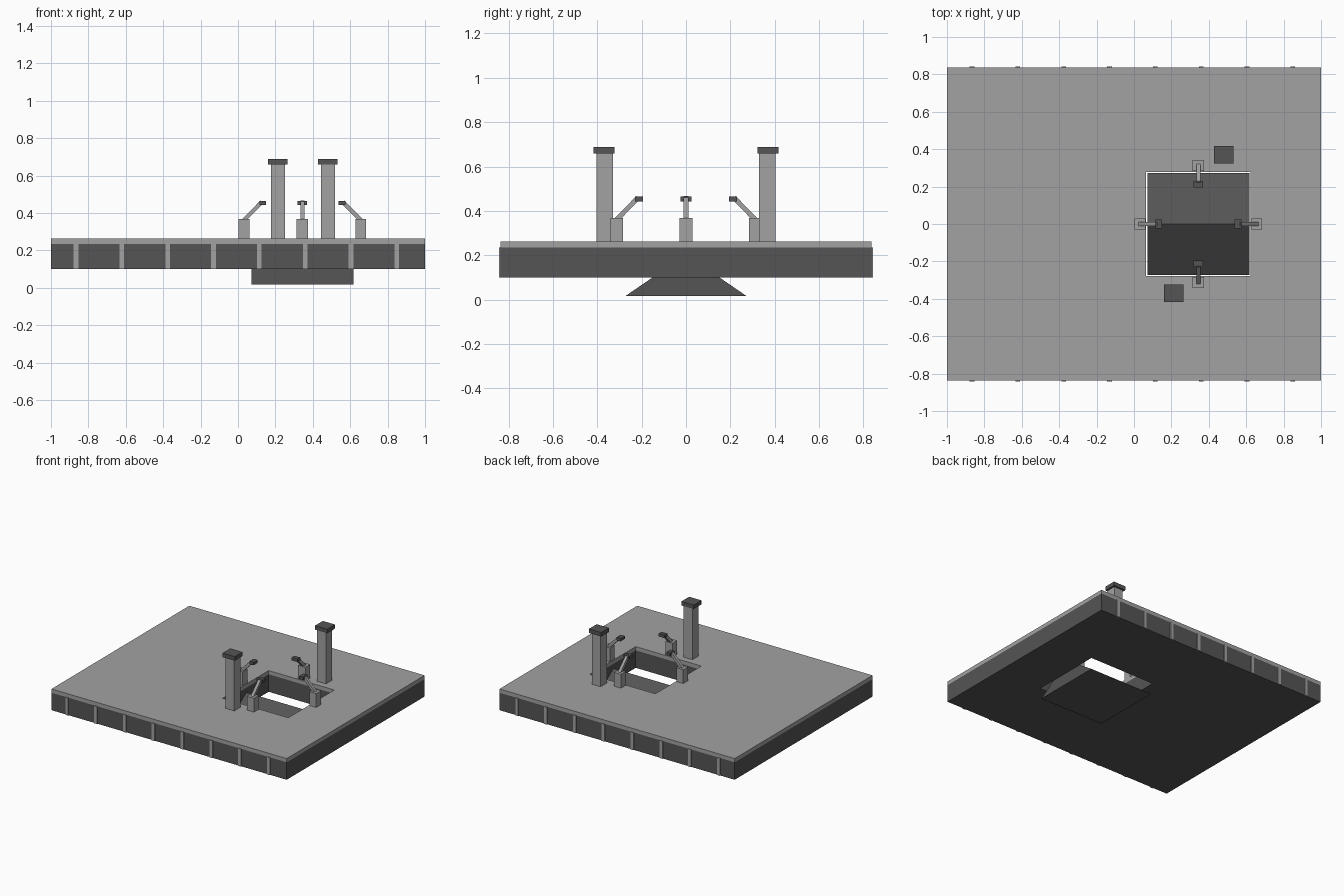
import bpy, bmesh
from math import pi, cos, sin
from mathutils import Vector, Matrix

if "Cube" in bpy.data.objects:
    bpy.data.objects.remove(bpy.data.objects["Cube"])


def material(name, v):
    m = bpy.data.materials.new(name)
    m.diffuse_color = (v, v, v, 1)
    m.use_nodes = True
    m.node_tree.nodes["Principled BSDF"].inputs["Base Color"].default_value = m.diffuse_color
    return m


LIGHT = material("light_grey", 0.36)
DARK = material("dark_grey", 0.09)
CX = 0.344  # centre of the flame opening


def finish(name, bm, mat):
    bmesh.ops.recalc_face_normals(bm, faces=bm.faces)
    me = bpy.data.meshes.new(name)
    bm.to_mesh(me)
    bm.free()
    me.materials.append(mat)
    ob = bpy.data.objects.new(name, me)
    bpy.context.collection.objects.link(ob)
    return ob


def box(name, centre, size, mat, matrix=Matrix()):
    bm = bmesh.new()
    bmesh.ops.create_cube(bm, size=1)
    local = Matrix.Translation(centre) @ Matrix.Diagonal((*size, 1))
    bmesh.ops.transform(bm, matrix=matrix @ local, verts=bm.verts)
    return finish(name, bm, mat)


def rect(x0, x1, y):
    return [(x0, -y), (x1, -y), (x1, y), (x0, y)]


def holed_slab(name, outer, inner, z0, z1, mat):
    bm = bmesh.new()
    loops = [[bm.verts.new((x, y, z)) for x, y in pts]
             for pts, z in ((outer, z0), (outer, z1), (inner, z1), (inner, z0))]
    for k in range(4):
        a, b = loops[k], loops[(k + 1) % 4]
        for i in range(4):
            j = (i + 1) % 4
            bm.faces.new((a[i], a[j], b[j], b[i]))
    return finish(name, bm, mat)


# platform body and deck, both pierced by the flame opening
outer = rect(-1, 1, 0.837)
hole = rect(CX - 0.279, CX + 0.279, 0.279)
holed_slab("platform_body", outer, hole, 0.10, 0.234, DARK)
holed_slab("deck", outer, hole, 0.234, 0.263, LIGHT)

# ribs along the front and back sides
for s, side in ((-1, "front"), (1, "back")):
    for i in range(8):
        box(f"{side}_rib_{i}", (-0.866 + i * 0.245, s * 0.837, 0.167),
            (0.025, 0.012, 0.134), LIGHT)

# wedge-shaped flame deflector
bm = bmesh.new()
profile = ((-0.272, 0.017), (0.272, 0.017), (0, 0.203))
face = bm.faces.new([bm.verts.new((CX - 0.273, y, z)) for y, z in profile])
ext = bmesh.ops.extrude_face_region(bm, geom=[face], use_keep_orig=True)
bmesh.ops.translate(bm, vec=(0.546, 0, 0),
                    verts=[v for v in ext["geom"] if isinstance(v, bmesh.types.BMVert)])
finish("flame_deflector", bm, DARK)

# service towers with caps
for name, x, s in (("front_tower", 0.213, -1), ("back_tower", 0.481, 1)):
    box(name, (x, s * 0.366, 0.46), (0.075, 0.075, 0.40), LIGHT)
    box(name + "_cap", (x, s * 0.370, 0.6735), (0.104, 0.094, 0.031), DARK)

# four hold-down arms: post, leaning arm and clamp head, built along +x and turned
start, end = Vector((0.314, 0, 0.36)), Vector((0.216, 0, 0.459))
lean = (Matrix.Translation((start + end) / 2)
        @ (end - start).to_track_quat('Z', 'Y').to_matrix().to_4x4())
for i, name in enumerate(("right", "back", "left", "front")):
    turn = Matrix.Translation((CX, 0, 0)) @ Matrix.Rotation(i * pi / 2, 4, 'Z')
    box(name + "_post", (0.312, 0, 0.315), (0.058, 0.06, 0.108), LIGHT, turn)
    box(name + "_arm", (0, 0, 0), (0.022, 0.022, (end - start).length), LIGHT, turn @ lean)
    box(name + "_clamp", (0.212, 0, 0.453), (0.036, 0.05, 0.022), DARK, turn)
